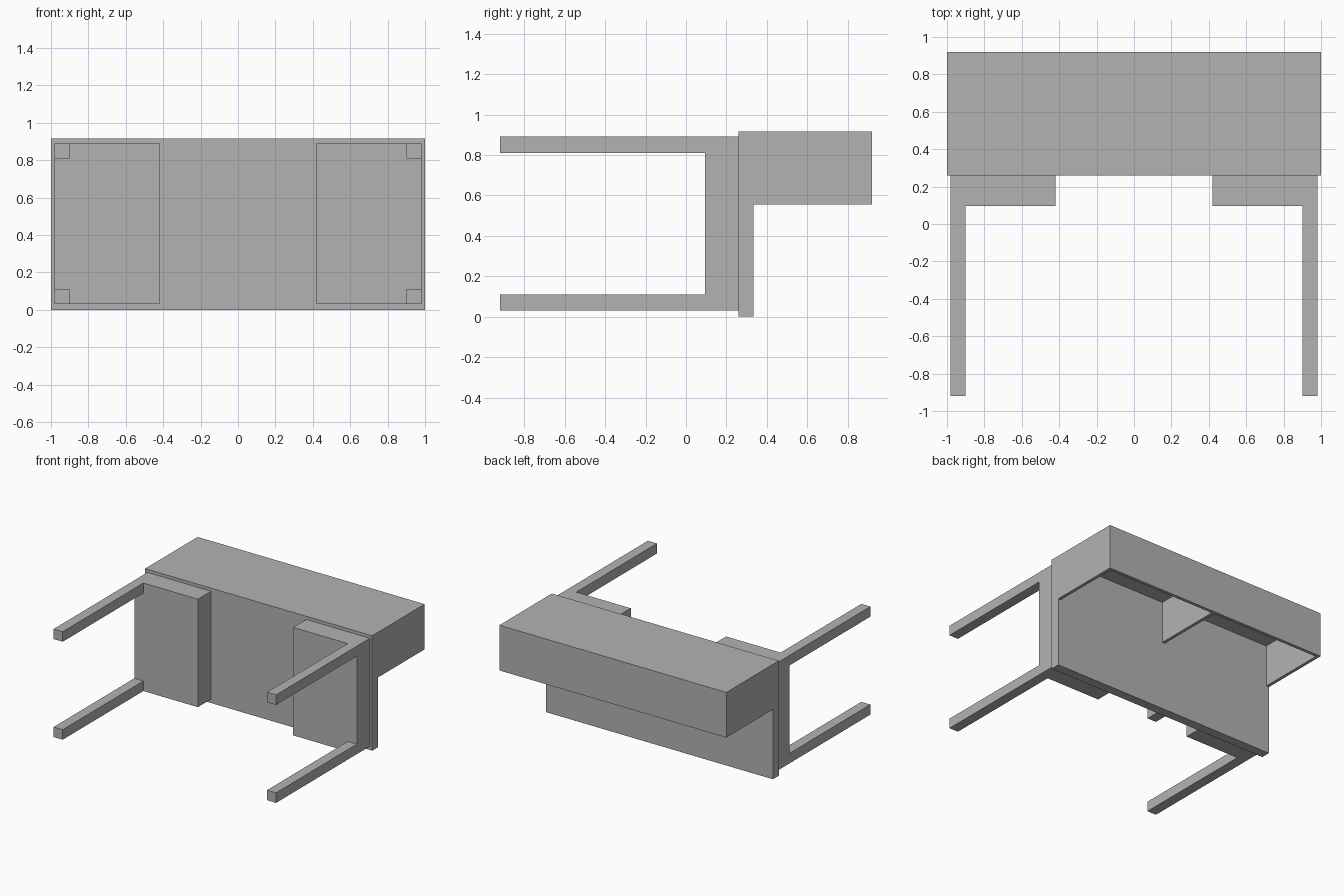
import bpy
import bmesh

default = bpy.data.objects.get("Cube")
if default:
    bpy.data.objects.remove(default, do_unlink=True)

# One plain grey for the whole desk
grey = bpy.data.materials.new("plain grey")
grey.use_nodes = True
colour = (0.45, 0.45, 0.45, 1)
grey.diffuse_color = colour
grey.node_tree.nodes["Principled BSDF"].inputs["Base Color"].default_value = colour


def box(name, xs, ys, zs):
    """Box filling the given ranges along each axis."""
    bm = bmesh.new()
    bmesh.ops.create_cube(bm, size=1)
    for v in bm.verts:
        v.co = [r[0] if c < 0 else r[1] for c, r in zip(v.co, (xs, ys, zs))]
    mesh = bpy.data.meshes.new(name)
    bm.to_mesh(mesh)
    bm.free()
    mesh.materials.append(grey)
    obj = bpy.data.objects.new(name, mesh)
    bpy.context.collection.objects.link(obj)
    return obj


def mirrored(name, xs, ys, zs):
    """The same box on the left (+x) and the right (-x)."""
    box("left_" + name, xs, ys, zs)
    box("right_" + name, (-xs[1], -xs[0]), ys, zs)


# Desk lying on its front edge: the worktop stands upright
FRONT, BACK = 0.26, 0.335      # worktop faces
TOP, SHELF = 0.915, 0.555      # cabinet height range
END, WALL = 0.92, 0.025        # cabinet depth, panel thickness
box("worktop", (-1, 1), (FRONT, BACK), (0, TOP))

# Open cabinet on the worktop, facing down
box("cabinet_back", (-1, 1), (BACK, END), (TOP - WALL, TOP))
box("cabinet_top", (-1, 1), (END - WALL, END), (SHELF, TOP - WALL))
mirrored("cabinet_side", (1 - WALL, 1), (BACK, END - WALL), (SHELF, TOP - WALL))
box("cabinet_divider", (-WALL / 2, WALL / 2), (BACK, END - WALL), (SHELF, TOP - WALL))

# Drawer units under the worktop
mirrored("drawer_unit", (0.42, 0.98), (0.095, FRONT), (0.03, 0.89))

# Four square legs
for label, zs in (("front_leg", (0.03, 0.11)), ("back_leg", (0.81, 0.89))):
    mirrored(label, (0.9, 0.98), (-0.92, 0.095), zs)
